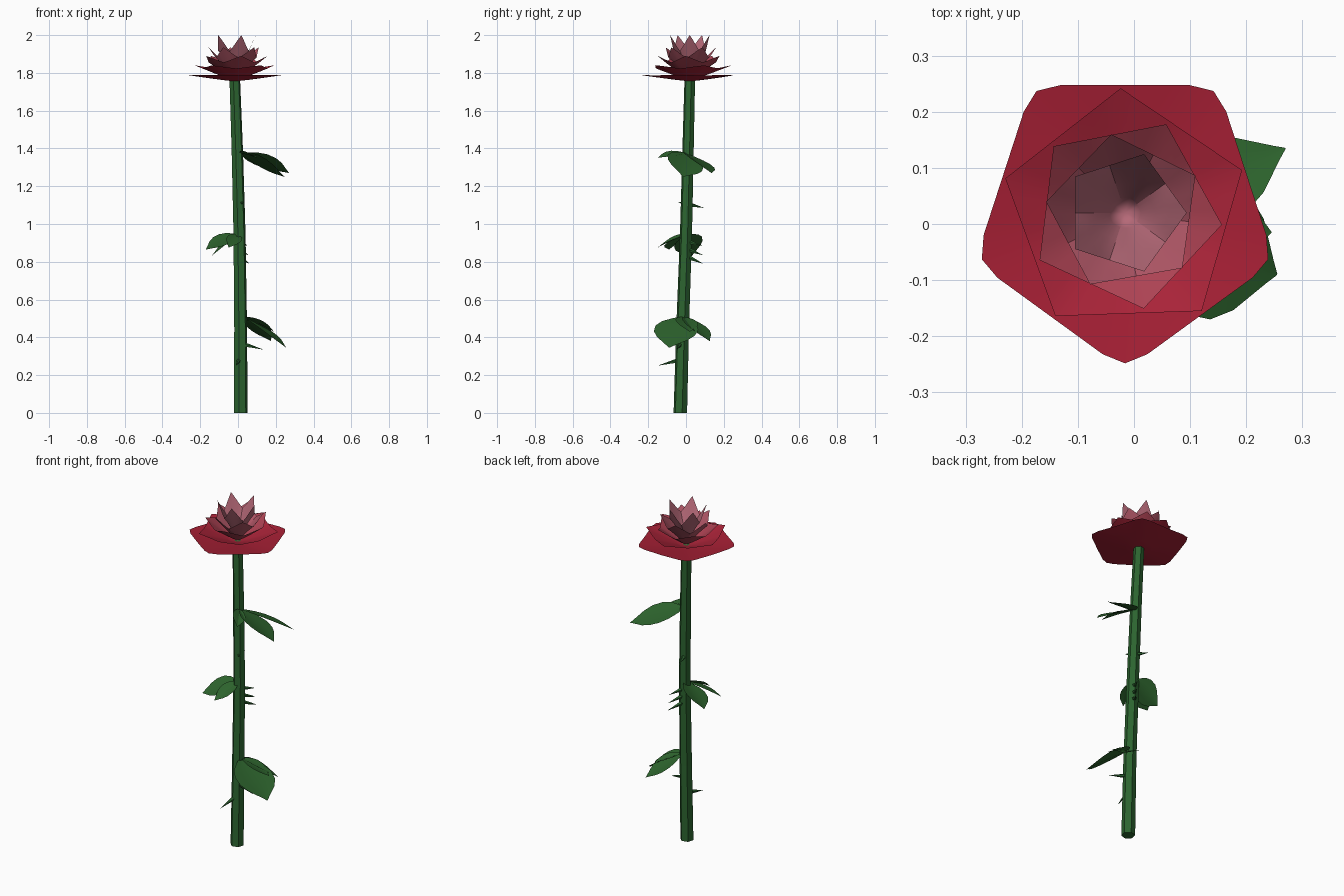
import bpy, bmesh, math
from mathutils import Vector

if "Cube" in bpy.data.objects:
    bpy.data.objects.remove(bpy.data.objects["Cube"])


def material(name, color):
    m = bpy.data.materials.new(name)
    m.use_nodes = True
    m.diffuse_color = (*color, 1)
    m.node_tree.nodes["Principled BSDF"].inputs["Base Color"].default_value = (*color, 1)
    return m


def finish(name, bm, mat, smooth=None):
    bmesh.ops.remove_doubles(bm, verts=bm.verts, dist=1e-5)
    mesh = bpy.data.meshes.new(name)
    bm.to_mesh(mesh)
    bm.free()
    ob = bpy.data.objects.new(name, mesh)
    bpy.context.collection.objects.link(ob)
    mesh.materials.append(mat)
    if smooth:
        bpy.ops.object.select_all(action="DESELECT")
        ob.select_set(True)
        bpy.context.view_layer.objects.active = ob
        bpy.ops.object.shade_smooth_by_angle(angle=math.radians(smooth))


def bridge(bm, rows, closed):
    # Skin consecutive rows of vertices with quads
    for a, b in zip(rows, rows[1:]):
        n = len(a)
        for i in range(n if closed else n - 1):
            j = (i + 1) % n
            bm.faces.new((a[i], a[j], b[j], b[i]))


green = material("stem green", (0.025, 0.128, 0.029))
leaf_green = material("leaf green", (0.026, 0.125, 0.026))

# Stem: leaning six-sided tube
STEM = [Vector(p) for p in ((0.015, -0.03, 0), (0.014, -0.018, 0.45), (0.008, 0, 0.95),
                            (-0.004, 0.011, 1.4), (-0.017, 0.02, 1.765))]
bm = bmesh.new()
rows = []
for k, p in enumerate(STEM):
    r = 0.037 - 0.002 * k
    rows.append([bm.verts.new(p + Vector((math.cos(a), math.sin(a), 0)) * r)
                 for a in (math.radians(15 + 60 * i) for i in range(6))])
bridge(bm, rows, True)
bm.faces.new(rows[0][::-1])
bm.faces.new(rows[-1])
finish("stem", bm, green)


# Leaves: broad, tilted blades with drawn-out tips, in groups of three
def leaf(name, base, tip, half_width, tilt):
    base, tip = Vector(base), Vector(tip)
    side = (tip - base).cross(Vector((0, 0, 1))).normalized()
    side = (side + Vector((0, 0, tilt))).normalized()
    up = side.cross(tip - base).normalized()
    outline = ((0, 0.06), (0.1, 0.4), (0.25, 0.8), (0.42, 1), (0.6, 0.96),
               (0.75, 0.72), (0.86, 0.4), (0.94, 0.17), (1, 0.01))
    bm = bmesh.new()
    rows = []
    for t, w in outline:
        mid = base.lerp(tip, t) + up * 0.008 * math.sin(math.pi * t)
        rows.append([bm.verts.new(mid + side * s * w * half_width
                                  + up * 0.01 * w * (abs(s) - 0.5))
                     for s in (-1, -0.5, 0, 0.5, 1)])
    bridge(bm, rows, False)
    finish(name, bm, leaf_green, 30)


# Each group: base, tilt, then tip position and half width of every blade
groups = {
    "upper_leaf": ((0.01, 0, 1.375), 0.35, ((0.27, 0.135, 1.27, 0.08),
                   (0.245, -0.015, 1.25, 0.1), (0.1, -0.15, 1.35, 0.035))),
    "middle_leaf": ((0.005, 0, 0.945), 0.35, ((-0.17, -0.09, 0.865, 0.07),
                    (-0.14, 0.03, 0.83, 0.08), (-0.05, -0.15, 0.875, 0.04))),
    "lower_leaf": ((0.03, -0.015, 0.51), 0.1, ((0.255, -0.09, 0.345, 0.12),
                   (0.175, 0.125, 0.38, 0.075), (0.19, 0.02, 0.43, 0.06))),
}
for name, (base, tilt, blades) in groups.items():
    for i, (x, y, z, w) in enumerate(blades):
        leaf(f"{name}_{i + 1}", base, (x, y, z), w, tilt)

# Thorns: slim five-sided spikes
THORNS = (((0.02, -0.03, 0.365), (0.135, -0.05, 0.335)),
          ((0.005, -0.03, 0.28), (-0.01, -0.15, 0.25)),
          ((0.01, 0.01, 0.905), (0.05, 0.09, 0.885)),
          ((0.01, 0.01, 0.865), (0.055, 0.09, 0.835)),
          ((0.01, 0.01, 0.825), (0.06, 0.09, 0.79)),
          ((0, 0.01, 1.105), (-0.02, 0.095, 1.085)),
          ((0.01, 0, 1.11), (0.03, -0.04, 1.115)))
for k, (a, b) in enumerate(THORNS):
    a, b = Vector(a), Vector(b)
    bm = bmesh.new()
    bmesh.ops.create_cone(bm, cap_ends=True, segments=5, radius1=0.014, radius2=0,
                          depth=(b - a).length)
    turn = (b - a).to_track_quat("Z", "Y")
    for v in bm.verts:
        v.co = (a + b) / 2 + turn @ v.co
    finish(f"thorn_{k + 1}", bm, green)

# Blossom: nested five-pointed cups, steeper and paler toward the middle
CENTRE = Vector((-0.016, 0.02, 0))


def petals(name, mat, radius, turn, low, high, dip, blunt):
    segments, rings = 40, 4
    bm = bmesh.new()
    hub = bm.verts.new(CENTRE + Vector((0, 0, low)))
    rows = []
    for k in range(1, rings + 1):
        t = k / rings
        row = []
        for i in range(segments):
            off = abs((i * 9 + 36) % 72 - 36)
            point = 1 - off / 36
            edge = math.cos(math.radians(36)) / math.cos(math.radians(36 - off))
            r = radius * t * (1 + (min(edge, blunt) - 1) * t)
            a = math.radians(turn + i * 9)
            z = low + (high - low) * (t ** 1.1) * (1 - dip * t * (1 - point ** 1.2))
            row.append(bm.verts.new(CENTRE + Vector((r * math.cos(a), r * math.sin(a), z))))
        rows.append(row)
    bridge(bm, rows, True)
    for i in range(segments):
        bm.faces.new((hub, rows[0][i], rows[0][(i + 1) % segments]))
    finish(name, bm, mat, 25)


LAYERS = (("outer", (0.385, 0.014, 0.035), 0.281, -90, 1.755, 1.79, 0.1, 0.955),
          ("second", (0.4, 0.017, 0.04), 0.222, 92, 1.76, 1.84, 0.2, 1),
          ("third", (0.42, 0.055, 0.087), 0.174, 65, 1.763, 1.89, 0.27, 1),
          ("fourth", (0.44, 0.095, 0.135), 0.142, 100, 1.766, 1.935, 0.32, 1),
          ("inner", (0.46, 0.14, 0.185), 0.11, 72, 1.77, 2.0, 0.36, 1))
for name, color, *shape in LAYERS:
    petals(f"{name}_petals", material(f"{name} petal red", color), *shape)
